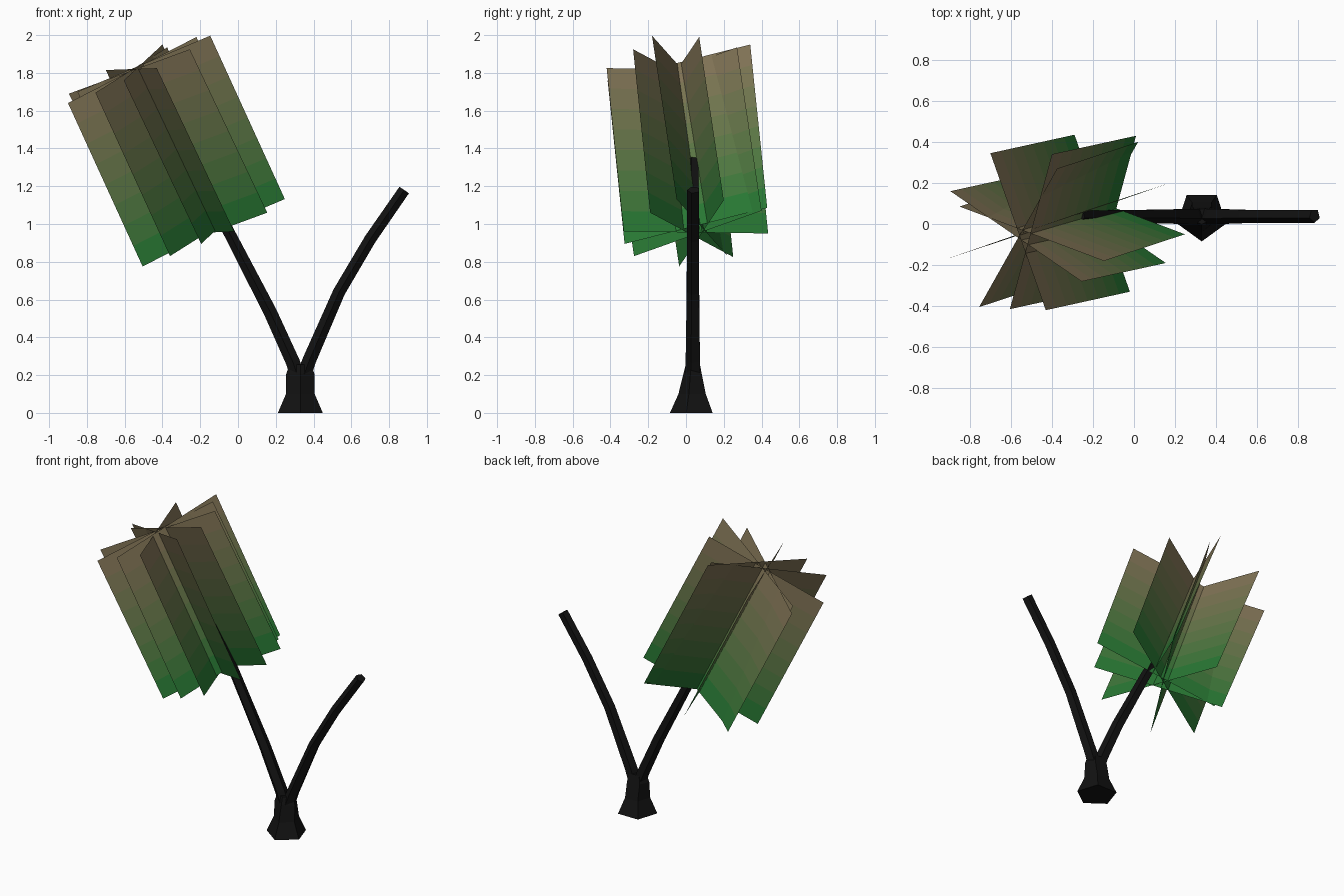
import bpy
from math import sin, cos, tau
from mathutils import Vector

if "Cube" in bpy.data.objects:
    bpy.data.objects.remove(bpy.data.objects["Cube"])


def material(name, rgb):
    m = bpy.data.materials.new(name)
    m.diffuse_color = (*rgb, 1)
    m.use_nodes = True
    m.node_tree.nodes["Principled BSDF"].inputs["Base Color"].default_value = m.diffuse_color
    return m


def add_mesh(name, verts, faces, mats):
    me = bpy.data.meshes.new(name)
    me.from_pydata(verts, [], faces)
    for m in mats:
        me.materials.append(m)
    ob = bpy.data.objects.new(name, me)
    bpy.context.collection.objects.link(ob)
    return ob


def tube(name, stations, mat, n=5, y=0.04):
    """Five-sided limb; stations are (x, z, radius in x/z plane, radius in y)."""
    pts = [Vector((s[0], y, s[1])) for s in stations]
    verts, faces = [], []
    for i, (p, s) in enumerate(zip(pts, stations)):
        t = (pts[min(i + 1, len(pts) - 1)] - pts[max(i - 1, 0)]).normalized()
        side = Vector((t.z, 0, -t.x))
        for k in range(n):
            a = tau * k / n
            verts.append(p + side * sin(a) * s[2] - Vector((0, cos(a) * s[3], 0)))
    for i in range(len(pts) - 1):
        for k in range(n):
            j = (k + 1) % n
            faces.append((i * n + k, i * n + j, i * n + n + j, i * n + n + k))
    faces.append(tuple(reversed(range(n))))
    faces.append(tuple(range(len(verts) - n, len(verts))))
    return add_mesh(name, verts, faces, [mat])


# Trunk and two forking branches
bark = material("bark", (0.006, 0.006, 0.006))
tube("trunk", [(0.33, 0, .125, .125), (0.33, .1, .08, .08),
               (0.33, .205, .079, .054), (0.33, .255, .06, .042)], bark)
tube("left_branch", [(.318, .19, .04, .044), (.29, .27, .039, .042), (.17, .535, .037, .038),
                     (-.055, .97, .032, .034), (-.265, 1.34, .03, .032)], bark)
tube("right_branch", [(.345, .19, .04, .044), (.378, .28, .038, .042), (.535, .64, .034, .036),
                      (.7, .92, .033, .034), (.88, 1.18, .032, .034)], bark)

# Foliage cards crossing on a leaning axis, shaded from green (low) to brown (high)
BANDS = 8
green, brown = Vector((.008, .19, .03)), Vector((.23, .17, .095))
leaf = [material(f"leaf_{i}", brown.lerp(green, (i + .5) / BANDS)) for i in range(BANDS)]
drop_a, drop_b = Vector((.41, .09, -.865)), Vector((.395, .13, -.865))
cards = [  # two upper corners, downward edge
    ((-.895, .16, 1.69), (-.255, -.28, 1.925), drop_a),
    ((-.70, .345, 1.815), (-.43, -.42, 1.825), drop_a),
    ((-.605, -.415, 1.76), (-.40, .34, 1.95), drop_a),
    ((-.755, -.405, 1.695), (-.375, .27, 1.935), drop_b),
    ((-.85, .085, 1.70), (-.147, -.18, 1.997), drop_b),
    ((-.90, -.166, 1.64), (-.22, .07, 1.99), drop_b),
]
for c, (p, q, drop) in enumerate(cards):
    verts, faces = [], []
    for i in range(BANDS + 1):
        verts += [Vector(p) + drop * i / BANDS, Vector(q) + drop * i / BANDS]
    faces = [(2 * i, 2 * i + 1, 2 * i + 3, 2 * i + 2) for i in range(BANDS)]
    ob = add_mesh(f"foliage_card_{c + 1}", verts, faces, leaf)
    for i, f in enumerate(ob.data.polygons):
        f.material_index = i
